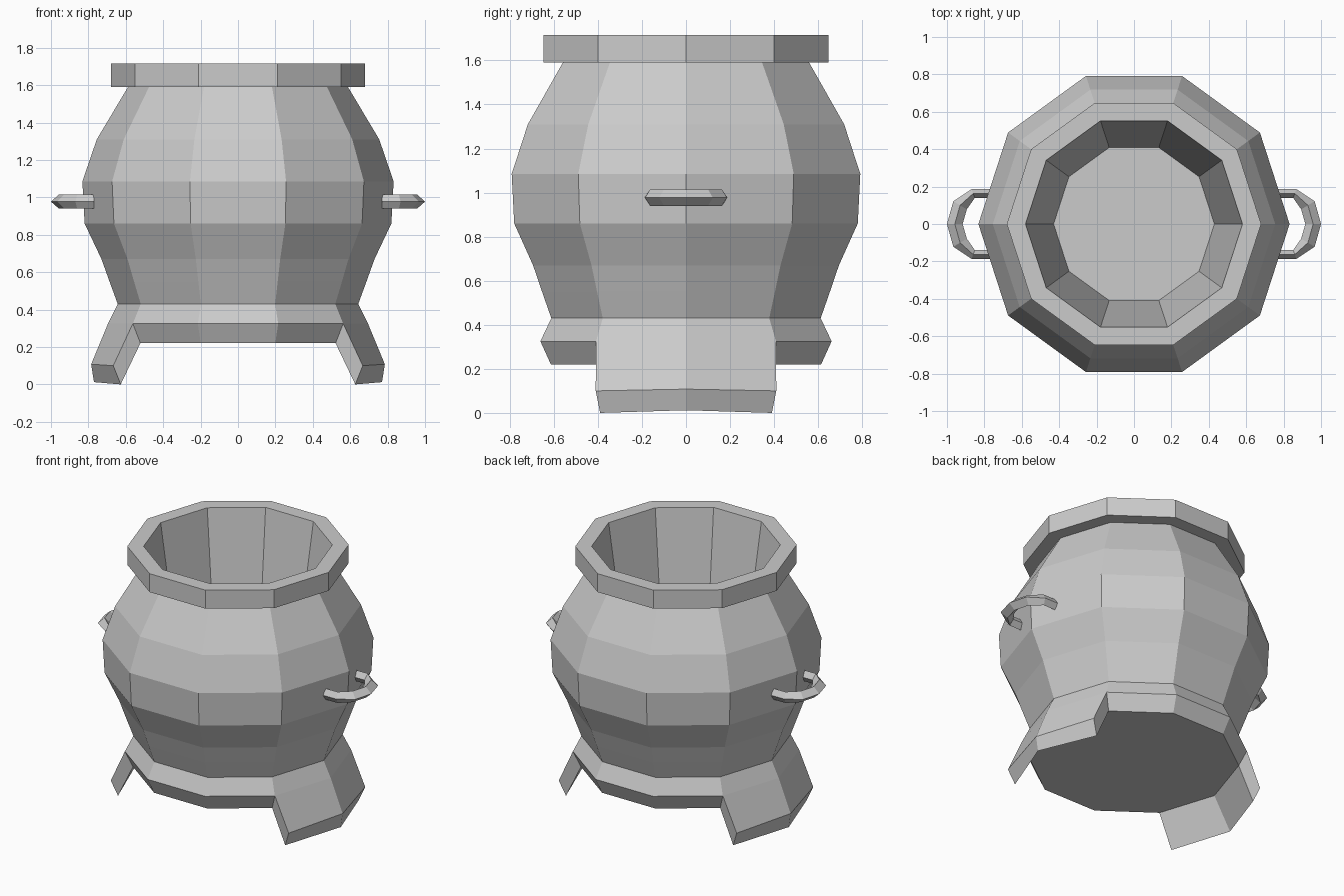
import bpy, bmesh
from math import sin, cos, pi
from mathutils import Vector

if "Cube" in bpy.data.objects:
    bpy.data.objects.remove(bpy.data.objects["Cube"])

SIDES = 10


def finish(bm, name):
    bmesh.ops.recalc_face_normals(bm, faces=bm.faces)
    me = bpy.data.meshes.new(name)
    bm.to_mesh(me)
    bm.free()
    ob = bpy.data.objects.new(name, me)
    bpy.context.collection.objects.link(ob)
    return ob


def loft(bm, rings, caps=(True, True)):
    """Join rings of points with quads; returns the list of bands of faces."""
    vs = [[bm.verts.new(p) for p in r] for r in rings]
    n = len(vs[0])
    bands = [[bm.faces.new((a[i], a[(i + 1) % n], b[(i + 1) % n], b[i])) for i in range(n)]
             for a, b in zip(vs, vs[1:])]
    for use, ring in zip(caps, (vs[0], vs[-1])):
        if use:
            bm.faces.new(ring)
    return bands


def ring(r, z):
    return [Vector((r * cos(2 * pi * i / SIDES), r * sin(2 * pi * i / SIDES), z))
            for i in range(SIDES)]


# Pot: inner floor, inner wall, thick rim, rounded belly, base with two legs
profile = [(0.43, 0.70), (0.58, 1.715), (0.68, 1.715), (0.68, 1.59), (0.588, 1.59),
           (0.755, 1.31), (0.832, 1.085), (0.82, 0.86), (0.73, 0.67), (0.687, 0.55),
           (0.643, 0.43), (0.695, 0.325), (0.645, 0.22)]
bm = bmesh.new()
base_band = loft(bm, [ring(r, z) for r, z in profile])[-1]

# Legs: pull the two base faces on each side outward and down
for side, ids in ((1, (SIDES - 1, 0)), (-1, (4, 5))):
    faces = [base_band[i] for i in ids]
    out = bmesh.ops.extrude_face_region(bm, geom=faces)
    for v in [g for g in out['geom'] if isinstance(g, bmesh.types.BMVert)]:
        upper, middle = v.co.z > 0.27, abs(v.co.y) < 0.01
        sy = 1 if v.co.y > 0 else -1
        if middle:
            x, y, z = (0.785, 0, 0.108) if upper else (0.77, 0, 0.012)
        else:
            x, y, z = (0.667, 0.41, 0.10) if upper else (0.627, 0.39, 0.0)
        v.co = (side * x, sy * y, z)
    bmesh.ops.delete(bm, geom=[f for f in faces if f.is_valid], context='FACES')
finish(bm, "pot")

# Handles: diamond section swept along a half loop on each side
half = [(0.77, 0.163), (0.86, 0.163), (0.93, 0.10)]
path = [Vector(p) for p in half] + [Vector((0.958, 0))] + [Vector((x, -y)) for x, y in half[::-1]]
for side, name in ((1, "right_handle"), (-1, "left_handle")):
    rings = []
    for i, p in enumerate(path):
        t = (path[min(i + 1, len(path) - 1)] - path[max(i - 1, 0)]).normalized()
        nrm = Vector((-t.y, t.x))
        if nrm.dot(p - Vector((0.8, 0))) < 0:
            nrm = -nrm
        w = 0.042 if 1 < i < 5 else 0.025
        rings.append([(side * (p.x + nrm.x * a), p.y + nrm.y * a, z)
                      for a, z in ((w, 0.977), (0, 1.015), (-w, 0.977), (0, 0.94))])
    bm = bmesh.new()
    loft(bm, rings)
    finish(bm, name)
